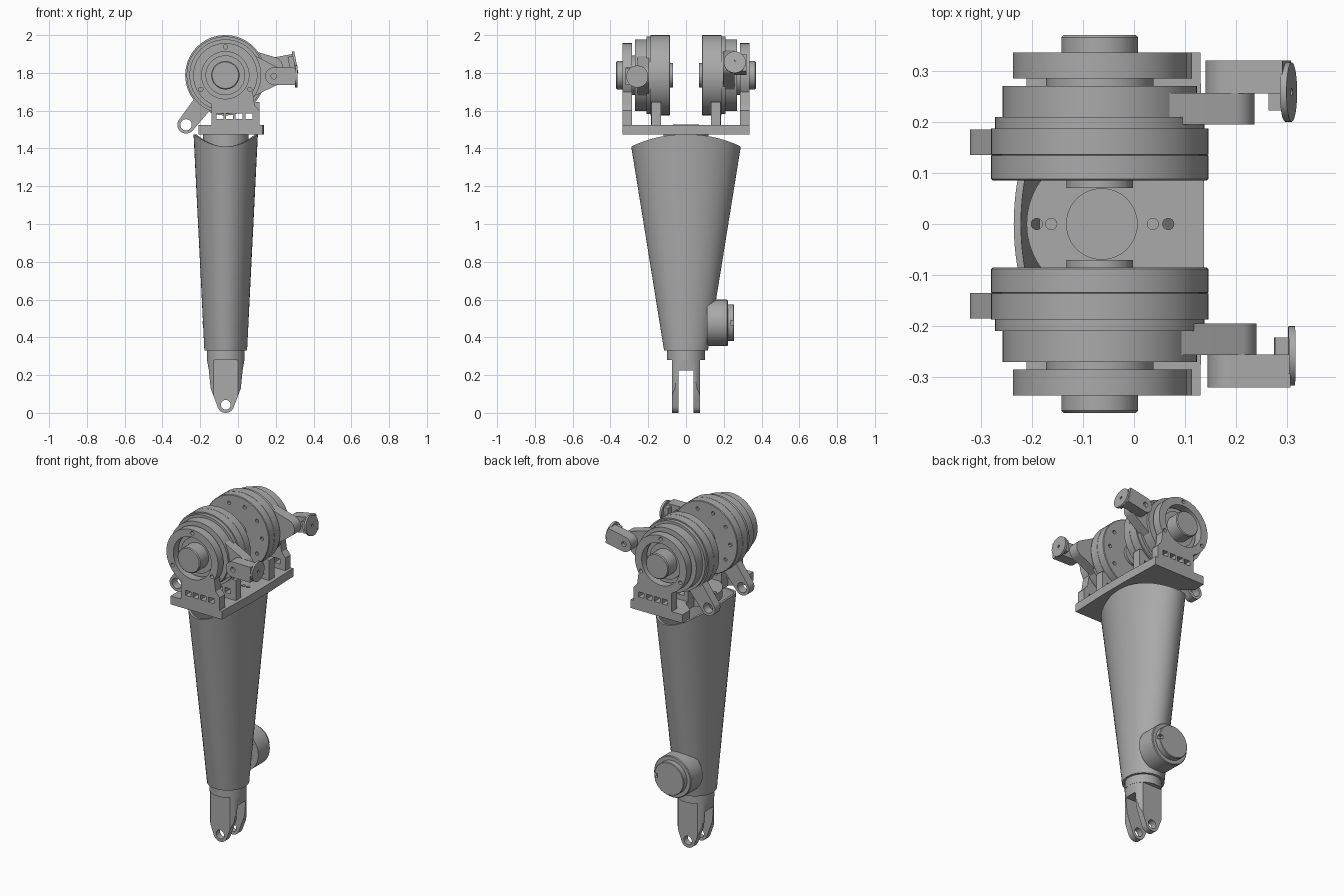
import bpy, bmesh
from math import sin, cos, pi, acos, atan2, hypot, radians
from mathutils import Matrix, Vector

cube = bpy.data.objects.get("Cube")
if cube:
    bpy.data.objects.remove(cube)

AX, AZ = -0.067, 1.7875          # motor axis
LEG_X = -0.065                   # leg axis
parts = []

grey = bpy.data.materials.new("machined_grey")
grey.use_nodes = True
grey.diffuse_color = (0.4, 0.4, 0.4, 1)
grey.node_tree.nodes["Principled BSDF"].inputs["Base Color"].default_value = (0.4, 0.4, 0.4, 1)


def place(u, v, t, axis):
    return {"x": (t, u, v), "y": (u, t, v), "z": (u, v, t)}[axis]


def finish(name, bm):
    bmesh.ops.recalc_face_normals(bm, faces=bm.faces)
    me = bpy.data.meshes.new(name)
    bm.to_mesh(me)
    bm.free()
    me.materials.append(grey)
    ob = bpy.data.objects.new(name, me)
    bpy.context.collection.objects.link(ob)
    parts.append(ob)
    return ob


def loft(name, loops, closed=False):
    """Skin a list of equal point loops, capping the ends unless closed."""
    bm = bmesh.new()
    rows = [[bm.verts.new(p) for p in loop] for loop in loops]
    pairs = list(zip(rows, rows[1:])) + ([(rows[-1], rows[0])] if closed else [])
    for a, b in pairs:
        for i in range(len(a)):
            j = (i + 1) % len(a)
            bm.faces.new((a[i], a[j], b[j], b[i]))
    if not closed:
        bm.faces.new(rows[0])
        bm.faces.new(rows[-1])
    return finish(name, bm)


def prism(name, outline, lo, hi, axis="y"):
    return loft(name, [[place(u, v, t, axis) for u, v in outline] for t in (lo, hi)])


def box(name, u0, u1, v0, v1, lo, hi, axis="y"):
    return prism(name, [(u0, v0), (u1, v0), (u1, v1), (u0, v1)], lo, hi, axis)


def arc(cu, cv, r, a0, a1, n=24):
    return [(cu + r * cos(a0 + (a1 - a0) * i / n), cv + r * sin(a0 + (a1 - a0) * i / n))
            for i in range(n + 1)]


def circle(cu, cv, r, n=64):
    return arc(cu, cv, r, 0, 2 * pi, n)[:-1]


def lathe(name, profile, cu, cv, axis="y", n=72):
    return loft(name, [[place(u, v, t, axis) for u, v in circle(cu, cv, r, n)]
                       for t, r in profile])


def rod(name, cu, cv, r, lo, hi, axis="y", n=24):
    return lathe(name, [(lo, r), (hi, r)], cu, cv, axis, n)


def taper(c1, r1, c2, r2):
    """Outline of two circles joined by tangents."""
    dx, dz = c2[0] - c1[0], c2[1] - c1[1]
    th, ph = atan2(dz, dx), acos((r1 - r2) / hypot(dx, dz))
    return arc(*c1, r1, th + ph, th + 2 * pi - ph) + arc(*c2, r2, th - ph, th + ph)


def boolean(ob, tools, mode="DIFFERENCE"):
    for tool in tools:
        mod = ob.modifiers.new("cut", "BOOLEAN")
        mod.operation, mod.object, mod.solver = mode, tool, "EXACT"
    bpy.context.view_layer.update()
    deps = bpy.context.evaluated_depsgraph_get()
    me = bpy.data.meshes.new_from_object(ob.evaluated_get(deps))
    ob.modifiers.clear()
    ob.data = me
    for tool in tools:
        parts.remove(tool)
        bpy.data.objects.remove(tool)
    return ob


def span(s, a, b):
    return min(s * a, s * b), max(s * a, s * b)


def windows(s, a, b):
    lo, hi = span(s, a, b)
    return [box("cutter", x, x + 0.037, 1.555, 1.585, lo, hi)
            for x in (-0.113, -0.063, -0.012, 0.041)]


for s, side in ((-1, "front"), (1, "back")):
    # Stepped motor housing with a bolt circle on its inner face
    steps = [(0.07, 0.065), (0.085, 0.065), (0.085, 0.209), (0.088, 0.2125), (0.134, 0.2125),
             (0.135, 0.21), (0.136, 0.2125), (0.187, 0.2125), (0.187, 0.205), (0.209, 0.205),
             (0.209, 0.19), (0.27, 0.19), (0.27, 0.105), (0.288, 0.105)]
    motor = lathe(side + "_motor", [(s * t, r) for t, r in steps], AX, AZ)
    lo, hi = span(s, 0.06, 0.1)
    boolean(motor, [rod("cutter", AX + 0.165 * cos(k * pi / 5), AZ + 0.165 * sin(k * pi / 5),
                        0.011, lo, hi, n=12) for k in range(10)])
    lathe(side + "_shaft", [(s * t, r) for t, r in
                            ((0.28, 0.075), (0.365, 0.075), (0.37, 0.07))], AX, AZ)

    # Bearing bracket: ring, web with windows, foot
    lo, hi = span(s, 0.285, 0.335)
    outline = [(-0.21, 1.475), (0.13, 1.475), (0.13, 1.525), (0.113, 1.525), (0.113, 1.6),
               (0.088, 1.63)] + arc(AX, AZ, 0.17, -0.55, 1.36 * pi, 60) + [
               (-0.14, 1.6), (-0.14, 1.525), (-0.21, 1.525)]
    wall = prism(side + "_bearing_bracket", outline, lo, hi)
    holes = [rod("cutter", AX, AZ, 0.125, lo - 0.1, hi + 0.1, n=64)]
    holes += [rod("cutter", AX + 0.15 * cos(a), AZ + 0.15 * sin(a), 0.011, lo - 0.1, hi + 0.1, n=16)
              for a in (pi / 2, pi * 7 / 6, pi * 11 / 6)]
    boolean(wall, holes + windows(s, 0.25, 0.36))

    # Inner motor support
    lo, hi = span(s, 0.132, 0.182)
    boolean(box(side + "_motor_support", -0.14, 0.113, 1.52, 1.645, lo, hi),
            windows(s, 0.1, 0.2))

    # Lower lever with eye
    lo, hi = span(s, 0.135, 0.185)
    boolean(prism(side + "_lower_lever", taper((AX, AZ), 0.06, (-0.275, 1.525), 0.046), lo, hi),
            [rod("cutter", -0.275, 1.525, 0.03, lo - 0.1, hi + 0.1)])

    # Upper crank: arm, pivot block, stub and round pad, turned about the motor axis
    px, pz = 0.19, AZ
    lo, hi = span(s, 0.195, 0.256)
    crank = [prism(side + "_crank_arm", taper((AX, AZ), 0.165, (px, pz), 0.05), lo, hi)]
    lo, hi = span(s, 0.255, 0.32)
    block = arc(px, pz, 0.046, pi / 2, pi * 1.5) + [(0.305, pz - 0.046), (0.305, pz + 0.046)]
    crank.append(boolean(prism(side + "_crank_block", block, lo, hi),
                         [rod("cutter", px, pz, 0.015, *span(s, 0.3, 0.35), n=16)]))
    lo, hi = span(s, 0.222, 0.27)
    crank.append(box(side + "_crank_stub", 0.275, 0.305, pz - 0.035, pz + 0.035, lo, hi))
    crank.append(boolean(lathe(side + "_crank_pad", [(0.302, 0.058), (0.315, 0.058)],
                               s * 0.258, pz, "x", 40),
                         [rod("cutter", s * 0.258, pz, 0.008, 0.309, 0.33, "x", 12)]))
    pivot = Vector((AX, 0, AZ))
    turn = (Matrix.Translation(pivot)
            @ Matrix.Rotation(radians(-10.5 if s > 0 else 1), 4, "Y")
            @ Matrix.Translation(-pivot))
    for ob in crank:
        ob.data.transform(turn)

# Base plate joining the two brackets, rounded on one side
plate = [(0.13, -0.29), (0.137, -0.1), (0.137, 0.1), (0.13, 0.29), (-0.21, 0.29), (-0.21, 0.26),
         (-0.138, 0.2)] + arc(LEG_X, 0, 0.145, pi * 0.67, pi * 1.33) + [
         (-0.138, -0.2), (-0.21, -0.26), (-0.21, -0.29)]
boolean(prism("base_plate", plate, 1.475, 1.525, "z"),
        [rod("cutter", x, 0, 0.011, 1.4, 1.6, "z", 16) for x in (-0.19, -0.162, 0.037, 0.067)])
rod("plate_cap", LEG_X + 0.002, 0, 0.07, 1.5, 1.528, "z", 48)
rod("neck", LEG_X, 0, 0.12, 1.38, 1.48, "z", 64)


# Hollow tapering leg shell with an arched rim
def shell_loop(z, arch, wall, n=96):
    loop = []
    for i in range(n):
        a = 2 * pi * i / n
        h = z - arch * sin(a) ** 2
        rx = 0.113 + 0.057 * (h - 0.33) / 1.14 - wall
        ry = 0.116 + 0.174 * (h - 0.33) / 1.08 - wall
        loop.append((LEG_X + rx * cos(a), ry * sin(a), h))
    return loop


loft("leg_shell", [shell_loop(0.33, 0, 0), shell_loop(1.475, 0.065, 0),
                   shell_loop(1.475, 0.065, 0.014), shell_loop(0.33, 0, 0.014)], closed=True)

# Ankle collar and forked foot
rod("ankle_collar", LEG_X, 0, 0.1, 0.28, 0.345, "z", 64)
half = [(0.1, 0.285), (0.09, 0.23), (0.08, 0.13)]
foot = [(LEG_X + x, z) for x, z in half[::-1]] + [(LEG_X - x, z) for x, z in half]
foot += arc(LEG_X, 0.045, 0.045, pi * 1.08, pi * 1.92)
fork = prism("foot_fork", foot, -0.075, 0.075)
boolean(fork, [rod("cutter", LEG_X, 0, 0.099, -0.1, 0.4, "z", 64)], "INTERSECT")
boolean(fork, [box("cutter", -0.3, 0.2, -0.1, 0.225, -0.039, 0.039),
               rod("cutter", LEG_X, 0.043, 0.026, -0.2, 0.2)])

# Knee actuator on the back of the leg, with a slot in its cap
lathe("actuator_body", [(0.11, 0.122), (0.218, 0.122), (0.222, 0.118)], LEG_X, 0.477)
boolean(lathe("actuator_cap", [(0.2, 0.097), (0.252, 0.097), (0.255, 0.094)], LEG_X, 0.477),
        [box("cutter", 0.01, 0.06, 0.465, 0.489, 0.235, 0.27)])

# Smooth round faces, keep edges sharp
bpy.ops.object.select_all(action="DESELECT")
for ob in parts:
    ob.select_set(True)
bpy.context.view_layer.objects.active = parts[0]
bpy.ops.object.shade_smooth_by_angle(angle=radians(30))
